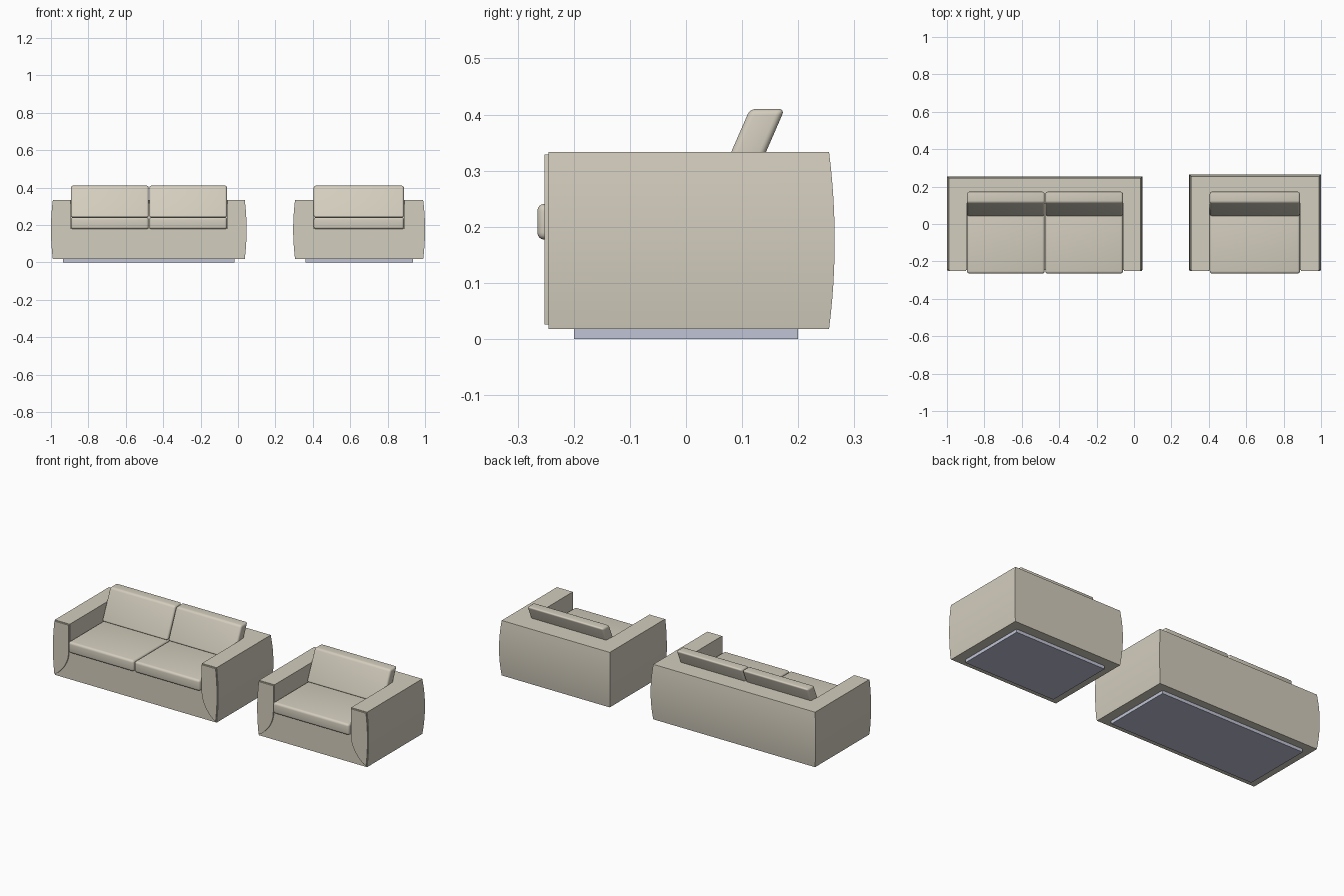
import bpy, bmesh, math
from mathutils import Vector

if "Cube" in bpy.data.objects:
    bpy.data.objects.remove(bpy.data.objects["Cube"], do_unlink=True)


def material(name, color):
    mat = bpy.data.materials.new(name)
    mat.use_nodes = True
    mat.diffuse_color = color
    mat.node_tree.nodes["Principled BSDF"].inputs["Base Color"].default_value = color
    return mat


FABRIC = material("beige_fabric", (0.65, 0.61, 0.51, 1))
PLINTH = material("blue_grey_plinth", (0.53, 0.55, 0.67, 1))

FLOOR_GAP, TOP, DECK = 0.018, 0.333, 0.18
FRONT, BULGE, STEPS = -0.245, 0.01, 12


def finish(name, bm, mat, bevel=0.0, segments=4):
    """Bevel, smooth and link a mesh."""
    bmesh.ops.recalc_face_normals(bm, faces=bm.faces)
    if bevel:
        bmesh.ops.bevel(bm, geom=bm.edges[:], offset=bevel, segments=segments,
                        profile=0.5, affect='EDGES', clamp_overlap=True)
    mesh = bpy.data.meshes.new(name)
    bm.to_mesh(mesh)
    bm.free()
    mesh.materials.append(mat)
    obj = bpy.data.objects.new(name, mesh)
    bpy.context.collection.objects.link(obj)
    smooth(obj)
    return obj


def smooth(obj):
    bpy.ops.object.select_all(action='DESELECT')
    obj.select_set(True)
    bpy.context.view_layer.objects.active = obj
    bpy.ops.object.shade_smooth_by_angle(angle=math.radians(35))


def extrude(name, points, move, mat, bevel=0.0, segments=4):
    """Extrude a closed outline along a vector."""
    bm = bmesh.new()
    face = bm.faces.new([bm.verts.new(p) for p in points])
    result = bmesh.ops.extrude_face_region(bm, geom=[face], use_keep_orig=True)
    verts = [g for g in result["geom"] if isinstance(g, bmesh.types.BMVert)]
    bmesh.ops.translate(bm, verts=verts, vec=Vector(move))
    return finish(name, bm, mat, bevel, segments)


def box(name, x0, x1, y0, y1, z0, z1, mat, bevel=0.0):
    outline = [(x0, y0, z0), (x1, y0, z0), (x1, y1, z0), (x0, y1, z0)]
    return extrude(name, outline, (0, 0, z1 - z0), mat, bevel)


def bulge_at(z):
    t = 2 * (z - FLOOR_GAP) / (TOP - FLOOR_GAP) - 1
    return BULGE * (1 - t * t)


def make_body(name, x0, x1, back, in0, in1):
    """Shell with bowed sides and back, hollowed for the seat."""
    bm = bmesh.new()
    rings = []
    for i in range(STEPS + 1):
        z = FLOOR_GAP + (TOP - FLOOR_GAP) * i / STEPS
        b = bulge_at(z)
        corners = [(x0 - b, FRONT), (x1 + b, FRONT), (x1 + b, back + b), (x0 - b, back + b)]
        rings.append([bm.verts.new((x, y, z)) for x, y in corners])
    for low, high in zip(rings, rings[1:]):
        for k in range(4):
            n = (k + 1) % 4
            bm.faces.new((low[k], low[n], high[n], high[k]))
    bm.faces.new(rings[0])
    bm.faces.new(rings[-1])
    body = finish(name, bm, FABRIC)
    cutter = box("seat_cutter", in0, in1, -0.5, 0.11, DECK, 0.6, FABRIC)
    cutter.hide_render = True
    mod = body.modifiers.new("seat_hollow", 'BOOLEAN')
    mod.operation, mod.solver, mod.object = 'DIFFERENCE', 'EXACT', cutter
    bpy.context.view_layer.objects.active = body
    bpy.ops.object.modifier_apply(modifier=mod.name)
    bpy.data.objects.remove(cutter, do_unlink=True)
    smooth(body)


def make_arm_panel(name, outer, inner):
    """Raised arm front: bowed outside, inside edge sweeping out to the foot."""
    side = 1 if outer > inner else -1
    edge, inset = outer - side * 0.003, inner + side * 0.003
    pts = []
    for i in range(STEPS + 1):
        z = 0.026 + (0.329 - 0.026) * i / STEPS
        pts.append((edge + side * bulge_at(z), FRONT + 0.002, z))
    for i in range(STEPS):
        t = i / STEPS
        x = (1 - t * t) * inset + t * t * (edge - side * 0.002)
        z = (1 - t) ** 2 * DECK + 2 * t * (1 - t) * 0.09 + t * t * 0.024
        if i == 0:
            pts.append((inset, FRONT + 0.002, 0.329))
        pts.append((x, FRONT + 0.002, z))
    extrude(name, pts, (0, -0.009, 0), FABRIC)


def make_seat(label, x0, x1, back, in0, in1, cushions):
    make_body(label + "_body", x0, x1, back, in0, in1)
    make_arm_panel(label + "_right_arm_panel", x0, in0)
    make_arm_panel(label + "_left_arm_panel", x1, in1)
    box(label + "_plinth", x0 + 0.055, x1 - 0.055, -0.2, 0.2, 0, 0.02, PLINTH)
    # cushions, side by side
    width = (in1 - in0) / cushions
    for i in range(cushions):
        a, b = in0 + i * width + 0.002, in0 + (i + 1) * width - 0.002
        box(f"{label}_seat_cushion_{i + 1}", a, b, -0.265, 0.105, 0.177, 0.241, FABRIC, 0.013)
        slant = [(a, 0.04, 0.24), (a, 0.114, 0.41), (a, 0.176, 0.41), (a, 0.102, 0.24)]
        extrude(f"{label}_back_cushion_{i + 1}", slant, (b - a, 0, 0), FABRIC, 0.011)


make_seat("sofa", -0.99, 0.036, 0.245, -0.895, -0.057, 2)
make_seat("armchair", 0.305, 0.99, 0.255, 0.403, 0.889, 1)
